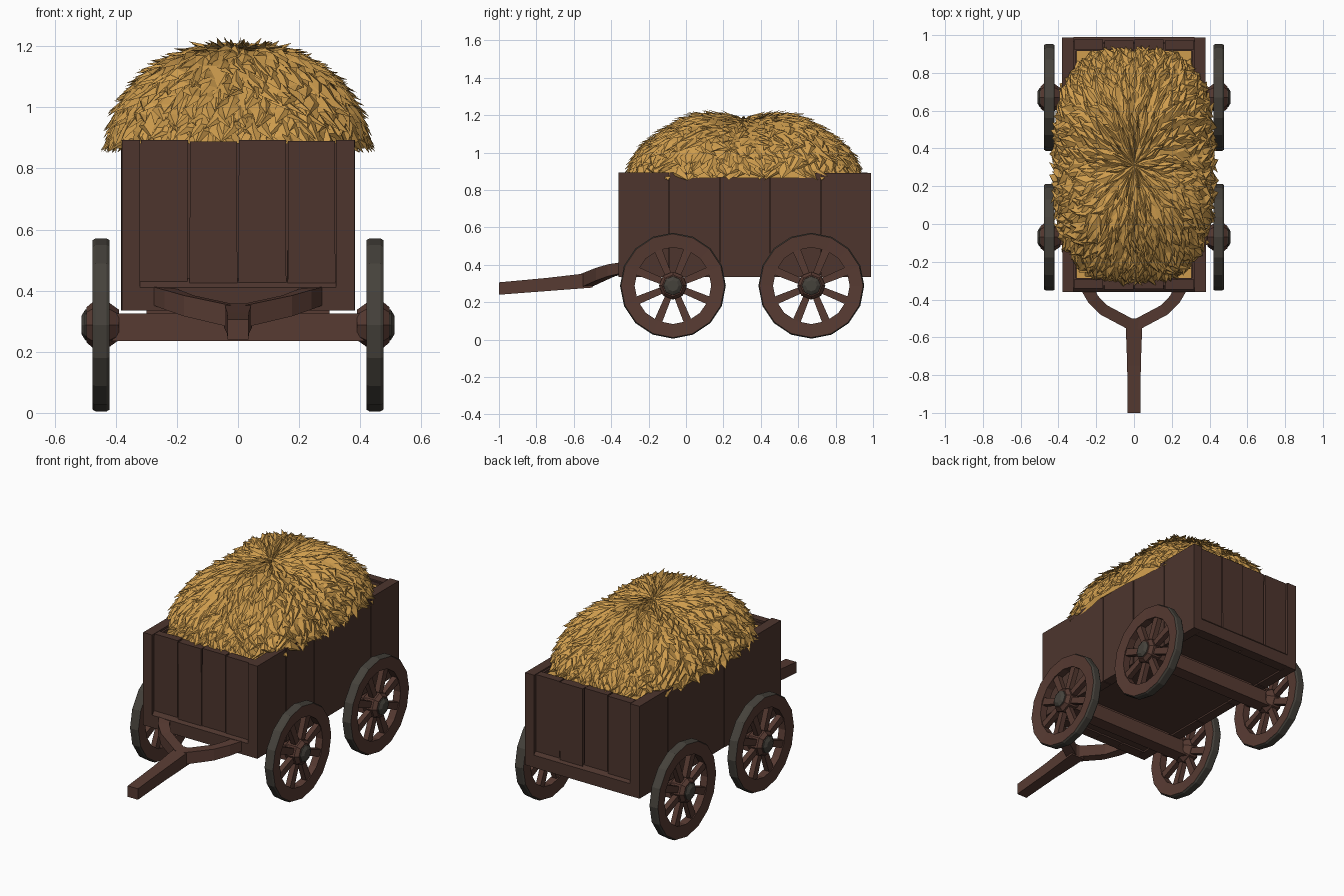
import bpy, bmesh, math, random
from mathutils import Vector

random.seed(7)
if "Cube" in bpy.data.objects:
    bpy.data.objects.remove(bpy.data.objects["Cube"])


def material(name, r, g, b):
    m = bpy.data.materials.new(name)
    m.use_nodes = True
    m.diffuse_color = (r, g, b, 1)
    m.node_tree.nodes["Principled BSDF"].inputs["Base Color"].default_value = (r, g, b, 1)
    return m


WOOD = material("dark wood", 0.075, 0.036, 0.027)
TRIM = material("reddish wood", 0.095, 0.043, 0.032)
IRON = material("dark iron", 0.06, 0.054, 0.044)
HAY = material("golden hay", 0.62, 0.335, 0.075)


def finish(name, bm, *mats, recalc=True):
    if recalc:
        bmesh.ops.recalc_face_normals(bm, faces=bm.faces[:])
    me = bpy.data.meshes.new(name)
    bm.to_mesh(me)
    bm.free()
    for m in mats:
        me.materials.append(m)
    ob = bpy.data.objects.new(name, me)
    bpy.context.collection.objects.link(ob)
    return ob


def add_box(bm, lo, hi):
    verts = bmesh.ops.create_cube(bm, size=1)["verts"]
    for v in verts:
        v.co = Vector([(a + b) / 2 + c * (b - a) for a, b, c in zip(lo, hi, v.co)])
    return verts


def box(name, lo, hi, mat):
    bm = bmesh.new()
    add_box(bm, lo, hi)
    return finish(name, bm, mat)


def add_sweep(bm, stations):
    """Square bar through (point, half width, half height) stations."""
    rings = []
    pts = [Vector(s[0]) for s in stations]
    for i, (p, w, h) in enumerate(stations):
        d = pts[min(i + 1, len(pts) - 1)] - pts[max(i - 1, 0)]
        side = d.cross(Vector((0, 0, 1))).normalized() * w
        up = Vector((0, 0, h))
        rings.append([bm.verts.new(pts[i] + side * a + up * b)
                      for a, b in ((-1, -1), (1, -1), (1, 1), (-1, 1))])
    for a, b in zip(rings, rings[1:]):
        for k in range(4):
            bm.faces.new((a[k], a[k - 1], b[k - 1], b[k]))
    bm.faces.new(rings[0])
    bm.faces.new(rings[-1])


def add_lathe(bm, profile, n, centre, side, ring=False):
    """Spin (radius, x) points round the x axis; a ring joins its ends."""
    loops = []
    for r, x in profile:
        loops.append([bm.verts.new((side * x, centre[0] + r * math.cos(math.tau * k / n),
                                    centre[1] + r * math.sin(math.tau * k / n))) for k in range(n)])
    pairs = list(zip(loops, loops[1:])) + ([(loops[-1], loops[0])] if ring else [])
    for a, b in pairs:
        for k in range(n):
            bm.faces.new((a[k], a[k - 1], b[k - 1], b[k]))
    if not ring:
        bm.faces.new(loops[0])
        bm.faces.new(loops[-1])


# Cart body: vertical planks, liners, sills and floor
X, Y0, Y1, Z0, Z1, T = 0.385, -0.36, 0.99, 0.335, 0.893, 0.065
for side, label in ((1, "left"), (-1, "right")):
    bm = bmesh.new()
    count = 5
    step = (Y1 - Y0) / count
    for i in range(count):
        out = X + random.uniform(-0.006, 0)
        xs = sorted((side * out, side * (X - T)))
        add_box(bm, (xs[0], Y0 + i * step + (0.003 if i else 0), Z0),
                (xs[1], Y0 + (i + 1) * step - 0.002, Z1 - random.uniform(0, 0.006)))
    finish(label + "_wall_planks", bm, WOOD)
    xs = sorted((side * (X - T - 0.012), side * (X - T + 0.03)))
    box(label + "_wall_liner", (xs[0], Y0 + 0.02, Z0 + 0.01), (xs[1], Y1 - 0.02, Z1 - 0.012), WOOD)

for y, s, label in ((Y0, 1, "front"), (Y1, -1, "back")):
    bm = bmesh.new()
    step = 2 * (X - T) / 4
    for i in range(4):
        ys = sorted((y + s * (0.012 + random.uniform(0, 0.008)), y + s * T))
        verts = add_box(bm, (-X + T + i * step + 0.003, ys[0], Z0),
                        (-X + T + (i + 1) * step - 0.003, ys[1], Z1 - random.uniform(0, 0.006)))
        for v in verts:
            if v.co.z < 0.5:
                v.co.x += random.uniform(-0.003, 0.003)
    finish(label + "_wall_planks", bm, WOOD)
    ys = sorted((y + s * 0.035, y + s * (T + 0.008)))
    box(label + "_wall_liner", (-X + T, ys[0], Z0 + 0.01), (X - T, ys[1], Z1 - 0.012), WOOD)
    # sill with a sloped upper edge
    bm = bmesh.new()
    ys = sorted((y, y + s * 0.03))
    for v in add_box(bm, (-X + T, ys[0], Z0), (X - T, ys[1], 0.44)):
        if v.co.z > 0.4 and abs(v.co.y - y) < 0.01:
            v.co.z -= 0.03
    finish(label + "_sill", bm, WOOD)
box("floor", (-X + 0.02, Y0 + 0.02, Z0 + 0.01), (X - 0.02, Y1 - 0.02, Z0 + 0.05), WOOD)

# Running gear: axles and spoked wheels
R, HUB_Z = 0.283, 0.288
for y, end in ((-0.07, "front"), (0.67, "back")):
    box(end + "_axle", (-0.43, y - 0.04, 0.235), (0.43, y + 0.04, 0.325), TRIM)
    box(end + "_bolster", (-0.3, y - 0.025, 0.32), (0.3, y + 0.025, 0.35), TRIM)
    for side, label in ((1, "left"), (-1, "right")):
        name = end + "_" + label
        centre = (y, HUB_Z)
        # rim: wooden sides, iron tread
        bm = bmesh.new()
        add_lathe(bm, [(0.205, 0.425), (R - 0.006, 0.42), (R, 0.43), (R, 0.466),
                       (R - 0.006, 0.476), (0.205, 0.47)], 16, centre, side, ring=True)
        bmesh.ops.recalc_face_normals(bm, faces=bm.faces[:])
        for f in bm.faces:
            c = f.calc_center_median()
            f.material_index = int(math.hypot(c.y - y, c.z - HUB_Z) > 0.26)
        finish(name + "_wheel_rim", bm, TRIM, IRON)
        # spokes
        bm = bmesh.new()
        for k in range(8):
            a = math.tau * (k + 0.5) / 8
            d = Vector((0, math.cos(a), math.sin(a)))
            t = Vector((0, -d.z, d.y))
            verts = add_box(bm, (-0.016, -1, 0), (0.016, 1, 1))
            for v in verts:
                r = 0.04 + 0.175 * v.co.z
                w = 0.017 + 0.005 * v.co.z
                v.co = Vector((side * 0.448 + v.co.x, y, HUB_Z)) + d * r + t * (w * v.co.y)
        finish(name + "_wheel_spokes", bm, TRIM)
        # hub and iron cap
        bm = bmesh.new()
        add_lathe(bm, [(0.05, 0.39), (0.075, 0.425), (0.075, 0.475), (0.058, 0.495)], 8, centre, side)
        finish(name + "_hub", bm, TRIM)
        bm = bmesh.new()
        add_lathe(bm, [(0.055, 0.48), (0.05, 0.5), (0.03, 0.512)], 8, centre, side)
        finish(name + "_hub_cap", bm, IRON)

# Draw bar and its forked arms
bm = bmesh.new()
add_sweep(bm, [((0, -1.0, 0.273), 0.034, 0.033), ((0, -0.75, 0.294), 0.036, 0.035),
               ((0, -0.5, 0.318), 0.045, 0.04)])
finish("draw_bar", bm, TRIM)
for side, label in ((1, "left"), (-1, "right")):
    bm = bmesh.new()
    add_sweep(bm, [((side * 0.01, -0.535, 0.316), 0.03, 0.036), ((side * 0.16, -0.455, 0.35), 0.03, 0.034),
                   ((side * 0.215, -0.40, 0.37), 0.031, 0.032), ((side * 0.25, -0.335, 0.383), 0.034, 0.03)])
    finish(label + "_fork_arm", bm, TRIM)

# Hay: a bed in the box, a domed heap and overlapping tufts
box("hay_bed", (-0.305, -0.285, 0.78), (0.305, 0.915, 0.865), HAY)
HC, HA, HB, HH, BASE = 0.31, 0.41, 0.605, 0.335, 0.865


def heap(a, phi, grow=0.0):
    """Point on the heap: a is the heading, phi the slope angle from the top."""
    c, s = math.cos(a), math.sin(a)
    k = (abs(c) ** 3 + abs(s) ** 3) ** (-1 / 3)
    t = math.sin(phi)
    z = math.cos(phi)
    p = Vector((HA * k * c * t, HC + HB * k * s * t, BASE + HH * z))
    p.z += 0.022 * z * math.cos((p.y - HC) * 11 + math.pi) * (abs(p.y - HC) < 0.5)
    n = Vector((c * t, s * t, z + 0.15)).normalized()
    return p + n * grow


bm = bmesh.new()
SEG, ROWS = 32, 9
top = bm.verts.new(heap(0, 0))
last = None
for r in range(1, ROWS + 1):
    row = [bm.verts.new(heap(math.tau * k / SEG, math.pi / 2 * r / ROWS,
                             random.uniform(-0.012, 0.008))) for k in range(SEG)]
    for k in range(SEG):
        if last:
            bm.faces.new((last[k - 1], row[k - 1], row[k], last[k]))
        else:
            bm.faces.new((top, row[k - 1], row[k]))
    last = row
finish("hay_heap", bm, HAY, recalc=False)

bm = bmesh.new()
for r in range(16):
    phi = 0.1 + r * 0.093
    count = int(8 + 58 * math.sin(phi))
    for k in range(count):
        a = math.tau * (k + random.uniform(-0.4, 0.4)) / count
        f = phi + random.uniform(-0.05, 0.05)
        length = random.uniform(0.16, 0.3)
        w = random.uniform(0.025, 0.05) / (0.2 + 0.45 * math.sin(f))
        twist = random.uniform(-0.12, 0.12)
        peak = heap(a, max(f - length * 0.6, 0.02), 0.002)
        left = heap(a - w, f, 0.004)
        right = heap(a + w, f, 0.004)
        ridge = heap(a, f, 0.018)
        tip = heap(a + twist, min(f + length * 0.6, 1.62), random.uniform(0.018, 0.042))
        pk, lf, rt, rg, tp = [bm.verts.new(p) for p in (peak, left, right, ridge, tip)]
        for tri in ((pk, lf, rg), (pk, rg, rt), (lf, tp, rg), (rg, tp, rt)):
            bm.faces.new(tri)
finish("hay_tufts", bm, HAY, recalc=False)
